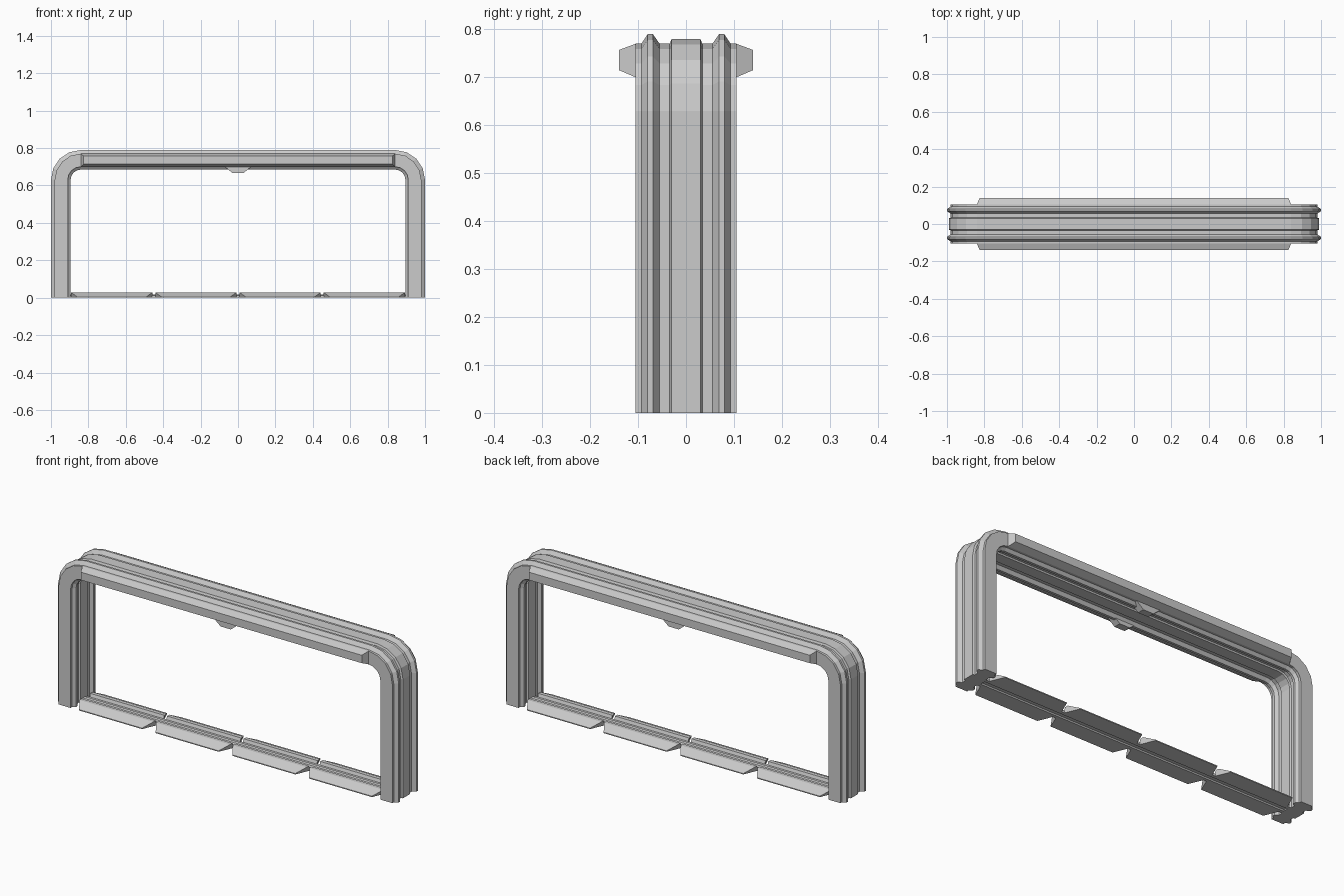
import bpy, bmesh
from math import cos, sin, pi

if "Cube" in bpy.data.objects:
    bpy.data.objects.remove(bpy.data.objects["Cube"])


def make_object(name, rings, closed_caps=True):
    """Skin a list of equal-length closed rings into a capped solid."""
    bm = bmesh.new()
    vs = [[bm.verts.new(p) for p in r] for r in rings]
    n = len(rings[0])
    for a, b in zip(vs, vs[1:]):
        for i in range(n):
            j = (i + 1) % n
            bm.faces.new((a[i], a[j], b[j], b[i]))
    bm.faces.new(vs[0])
    bm.faces.new(vs[-1])
    bmesh.ops.recalc_face_normals(bm, faces=bm.faces)
    me = bpy.data.meshes.new(name)
    bm.to_mesh(me)
    bm.free()
    ob = bpy.data.objects.new(name, me)
    bpy.context.collection.objects.link(ob)
    return ob


def mirror_half(half):
    """Complete a half profile (y, v) to negative y."""
    return half + [(-y, v) for y, v in reversed(half)]


# Arch: ribbed section (y, inset from the outermost surface) swept along the path
outer = mirror_half([(0.030, 0.010), (0.034, 0.020), (0.055, 0.020), (0.069, 0.0),
                     (0.080, 0.0), (0.093, 0.020), (0.105, 0.020)][::-1])
inner = mirror_half([(0.030, 0.095), (0.034, 0.088), (0.055, 0.088), (0.067, 0.105),
                     (0.080, 0.105), (0.092, 0.090), (0.105, 0.090)][::-1])
section = outer + inner[::-1]
CX, CZ, R = 0.84, 0.63, 0.16


def corner_ring(side, a):
    return [(side * (CX + (R - d) * cos(a)), y, CZ + (R - d) * sin(a)) for y, d in section]


angles = [i * pi / 8 for i in range(5)]
rings = [[(-(CX + R - d), y, 0) for y, d in section]]
rings += [corner_ring(-1, a) for a in angles]
rings += [corner_ring(1, a) for a in reversed(angles)]
rings += [[(CX + R - d, y, 0) for y, d in section]]
make_object("arch_frame", rings)

for s, label in ((-1, "front"), (1, "back")):
    # Projecting lip along the top beam, tapered outward
    make_object(label + "_top_lip", [
        [(-x, s * y, z0), (x, s * y, z0), (x, s * y, z1), (-x, s * y, z1)]
        for x, y, z0, z1 in ((0.84, 0.10, 0.70, 0.77), (0.84, 0.105, 0.70, 0.77),
                             (0.825, 0.14, 0.715, 0.757))])
    # Small tab hanging under the middle of the beam
    make_object(label + "_centre_tab", [
        [(-0.07, s * y, 0.70), (-0.03, s * y, 0.667), (0.03, s * y, 0.667), (0.07, s * y, 0.70)]
        for y in (0.065, 0.103)])
    # Four ramped threshold plates, ends tapering toward the outer edge
    for k in range(4):
        c = -0.675 + 0.45 * k
        plate = [(0.030, 0.0, 0.217), (0.105, 0.0, 0.185), (0.105, 0.005, 0.185),
                 (0.055, 0.028, 0.217), (0.036, 0.028, 0.217), (0.030, 0.012, 0.217)]
        make_object(f"{label}_threshold_plate_{k + 1}", [
            [(c + e * h, s * y, z) for y, z, h in plate] for e in (-1, 1)])

# Ribbed rail joining the threshold plates
rail = mirror_half([(0.010, 0.006), (0.014, 0.0), (0.032, 0.0)][::-1])
rail += mirror_half([(0.010, 0.018), (0.016, 0.012), (0.032, 0.012)][::-1])[::-1]
make_object("threshold_rail", [[(x, y, z) for y, z in rail] for x in (-0.905, 0.905)])
